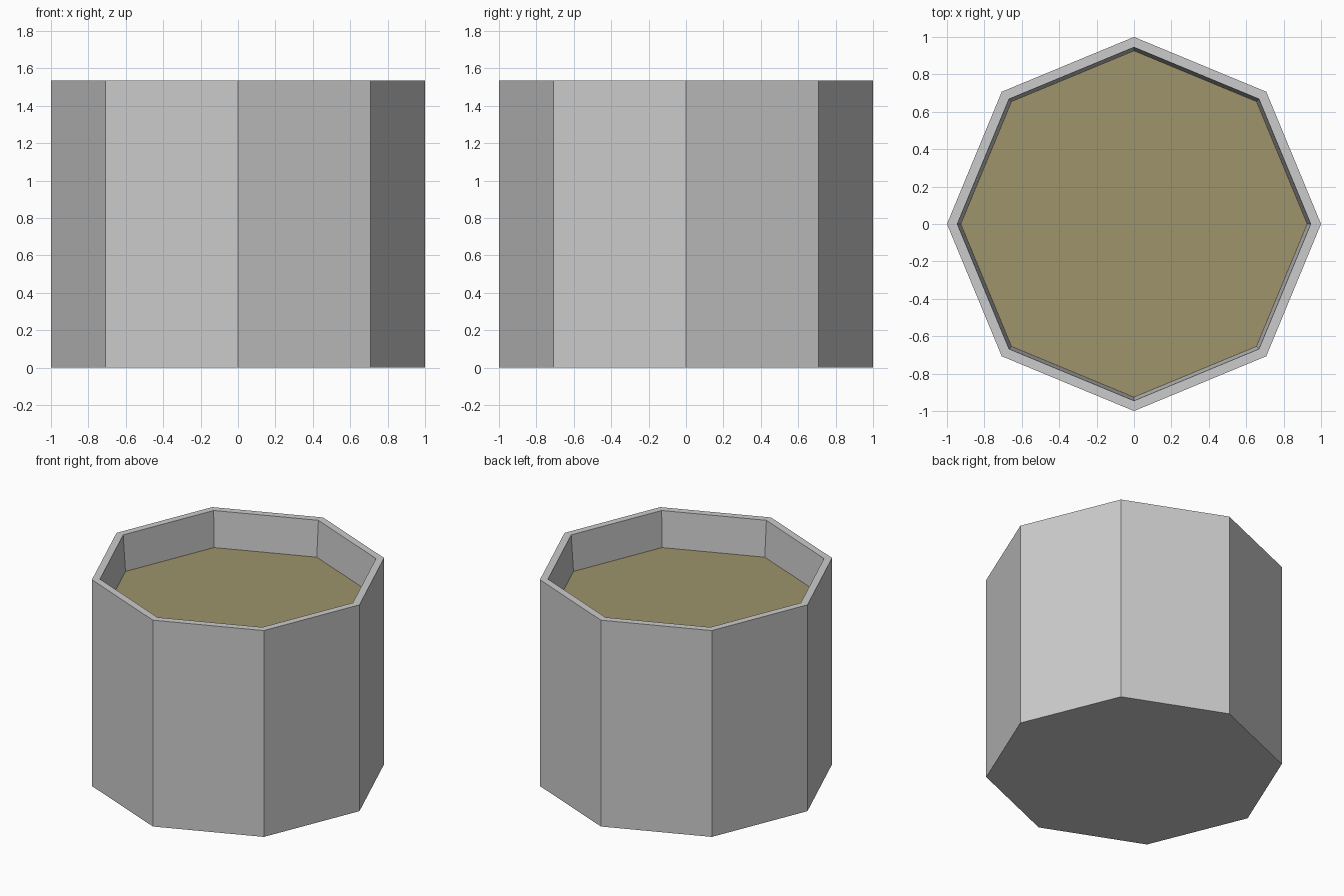
import bpy, bmesh, math

if "Cube" in bpy.data.objects:
    bpy.data.objects.remove(bpy.data.objects["Cube"])

SIDES, HEIGHT, SOIL_Z = 8, 1.535, 1.268


def material(name, color):
    m = bpy.data.materials.new(name)
    m.diffuse_color = (*color, 1)
    m.use_nodes = True
    m.node_tree.nodes["Principled BSDF"].inputs["Base Color"].default_value = m.diffuse_color
    return m


def ring(bm, r, z):
    return [bm.verts.new((r * math.cos(i * math.tau / SIDES),
                          r * math.sin(i * math.tau / SIDES), z)) for i in range(SIDES)]


def lathe(name, profile, mat, cap_start=False, cap_end=False):
    """Octagonal part swept through (radius, height) points."""
    bm = bmesh.new()
    rings = [ring(bm, r, z) for r, z in profile]
    for a, b in zip(rings, rings[1:]):
        for i in range(SIDES):
            j = (i + 1) % SIDES
            bm.faces.new((a[i], a[j], b[j], b[i]))
    if cap_start:
        bm.faces.new(rings[0][::-1])
    if cap_end:
        bm.faces.new(rings[-1])
    me = bpy.data.meshes.new(name)
    bm.to_mesh(me)
    bm.free()
    me.materials.append(mat)
    ob = bpy.data.objects.new(name, me)
    bpy.context.collection.objects.link(ob)
    return ob


grey = material("light grey", (0.6, 0.6, 0.6))
tan = material("olive tan", (0.34, 0.295, 0.145))

# Pot: outer wall, flat rim, slightly tapered inner wall
lathe("pot", [(1, 0), (1, HEIGHT), (0.945, HEIGHT), (0.926, SOIL_Z)], grey, cap_start=True)

# Flat fill surface inside the pot
lathe("fill", [(0.926, SOIL_Z)], tan, cap_end=True)
